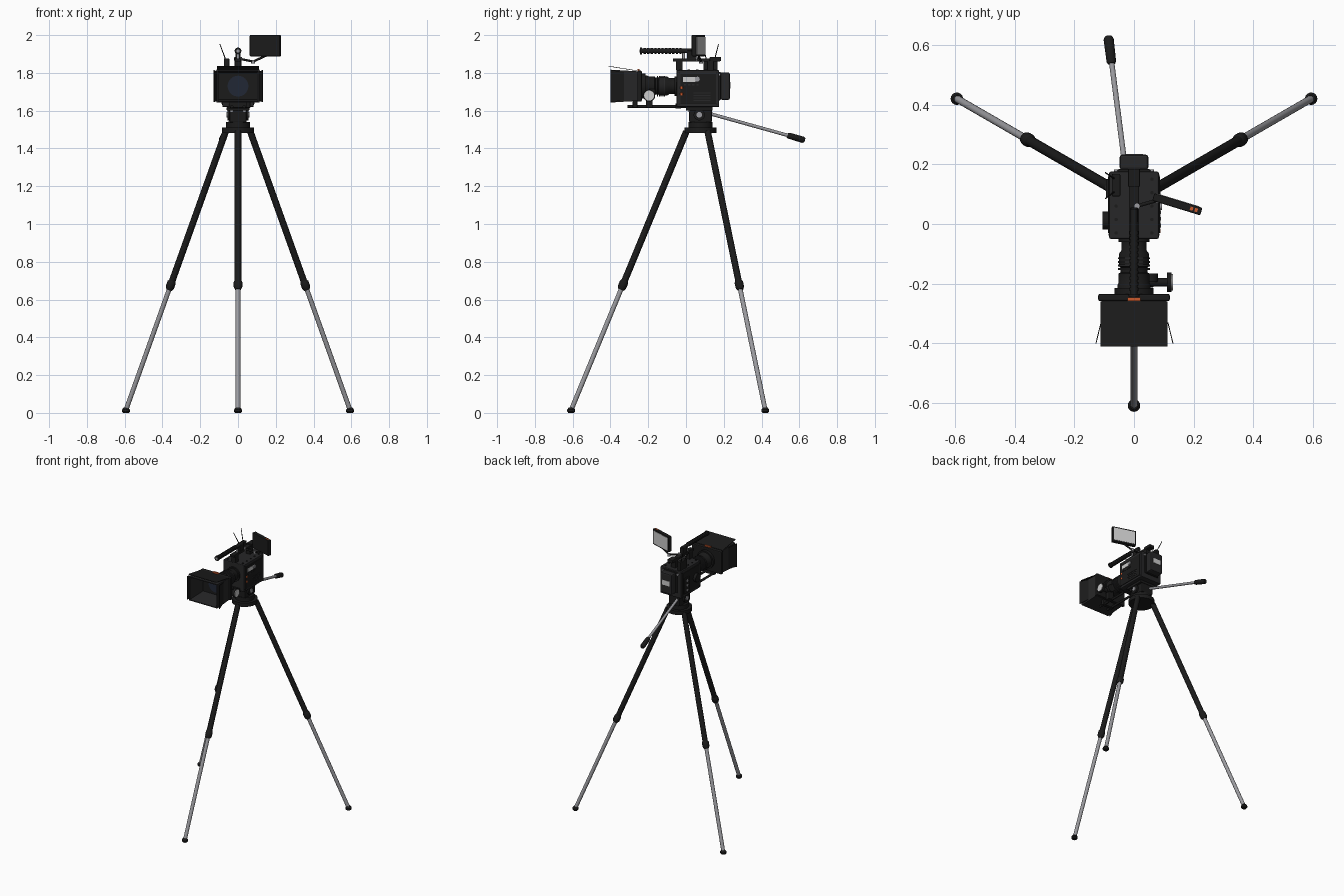
import bpy, bmesh, math
from mathutils import Vector, Matrix

if "Cube" in bpy.data.objects:
    bpy.data.objects.remove(bpy.data.objects["Cube"])


def material(name, rgb, rough=0.6):
    m = bpy.data.materials.new(name)
    m.use_nodes = True
    m.diffuse_color = (*rgb, 1)
    b = m.node_tree.nodes["Principled BSDF"]
    b.inputs["Base Color"].default_value = (*rgb, 1)
    b.inputs["Roughness"].default_value = rough
    return m


BLACK = material("matte black", (0.011, 0.011, 0.011))
DARK = material("dark grey", (0.02, 0.02, 0.021))
METAL = material("brushed metal", (0.33, 0.33, 0.35))
SCREEN = material("pale screen", (0.6, 0.6, 0.6))
ORANGE = material("orange accent", (0.6, 0.1, 0.025))
GLASS = material("lens glass", (0.015, 0.02, 0.035), 0.1)


def finish(name, bm, mat, smooth=False, bevel=0):
    bmesh.ops.recalc_face_normals(bm, faces=bm.faces)
    me = bpy.data.meshes.new(name)
    bm.to_mesh(me)
    bm.free()
    me.materials.append(mat)
    ob = bpy.data.objects.new(name, me)
    bpy.context.collection.objects.link(ob)
    if bevel:
        mod = ob.modifiers.new("Bevel", "BEVEL")
        mod.width, mod.segments = bevel, 2
    if smooth:
        bpy.ops.object.select_all(action="DESELECT")
        ob.select_set(True)
        bpy.context.view_layer.objects.active = ob
        bpy.ops.object.shade_smooth_by_angle(angle=math.radians(35))
    return ob


def box(name, mat, centre, size, bevel=0, rot=Matrix()):
    """Box from its centre and full size, with optional rotation."""
    bm = bmesh.new()
    bmesh.ops.create_cube(bm, size=1)
    bm.transform(Matrix.Translation(centre) @ rot @ Matrix.Diagonal((*size, 1)))
    return finish(name, bm, mat, bevel=bevel)


def lathe(name, mat, start, end, profile, sides=24):
    """Solid of revolution; profile holds (fraction along axis, radius)."""
    a, b = Vector(start), Vector(end)
    turn = (b - a).to_track_quat("Z", "Y")
    bm = bmesh.new()
    rings = []
    for t, r in profile:
        rings.append([bm.verts.new(a.lerp(b, t) + turn @ Vector(
            (r * math.cos(k * math.tau / sides), r * math.sin(k * math.tau / sides), 0)))
            for k in range(sides)])
    for low, high in zip(rings, rings[1:]):
        for k in range(sides):
            n = (k + 1) % sides
            bm.faces.new((low[k], low[n], high[n], high[k]))
    bm.faces.new(rings[0][::-1])
    bm.faces.new(rings[-1])
    return finish(name, bm, mat, True)


def rod(name, mat, start, end, r, r2=None, sides=16):
    return lathe(name, mat, start, end, [(0, r), (1, r if r2 is None else r2)], sides)


def plate(name, mat, corners, thick=0.003):
    """Thin sheet through four corners."""
    bm = bmesh.new()
    face = bm.faces.new([bm.verts.new(c) for c in corners])
    face.normal_update()
    shift = face.normal * thick
    new = bmesh.ops.extrude_face_region(bm, geom=[face], use_keep_orig=True)["geom"]
    bmesh.ops.translate(bm, vec=shift, verts=[v for v in new if isinstance(v, bmesh.types.BMVert)])
    return finish(name, bm, mat)


# Tripod legs, three at equal angles around the head
HUB = Vector((0, 0.077, 0))
for name, deg in (("front", -90), ("left", 30), ("right", 150)):
    d = Vector((math.cos(math.radians(deg)), math.sin(math.radians(deg)), 0))
    top = HUB + d * 0.075 + Vector((0, 0, 1.49))
    foot = HUB + d * 0.685 + Vector((0, 0, 0.015))
    joint = top.lerp(foot, 0.555)
    rod(name + "_upper_leg", BLACK, top, joint, 0.0175)
    lathe(name + "_leg_collar", BLACK, top.lerp(foot, 0.535), top.lerp(foot, 0.568),
          [(0, 0.0175), (0.2, 0.023), (0.7, 0.023), (1, 0.016)], 16)
    rod(name + "_lower_leg", METAL, joint, foot, 0.0125)
    base = foot.copy()
    base.z = 0
    lathe(name + "_foot", BLACK, base, base + Vector((0, 0, 0.028)),
          [(0, 0.015), (0.25, 0.021), (0.6, 0.021), (1, 0.013)], 16)

# Tripod head
rod("hub_plate", BLACK, (0, 0.077, 1.482), (0, 0.077, 1.51), 0.085, sides=32)
rod("head_base", BLACK, (0, 0.077, 1.51), (0, 0.077, 1.54), 0.063, sides=32)
box("head_block", BLACK, (0, 0.077, 1.575), (0.09, 0.12, 0.075), 0.006)
box("quick_release_plate", BLACK, (0, 0.07, 1.61), (0.12, 0.14, 0.018), 0.003)
for s in (-1, 1):
    rod("tilt_disc", BLACK, (s * 0.043, 0.07, 1.578), (s * 0.056, 0.07, 1.578), 0.03)
    rod("tilt_cap", METAL, (s * 0.055, 0.07, 1.578), (s * 0.062, 0.07, 1.578), 0.015)
    rod("front_head_screw", METAL, (s * 0.035, 0.022, 1.6), (s * 0.035, 0.013, 1.6), 0.008)

# Pan handle
rod("pan_handle_rod", METAL, (-0.022, 0.13, 1.583), (-0.076, 0.55, 1.466), 0.009)
lathe("pan_handle_grip", BLACK, (-0.075, 0.537, 1.47), (-0.086, 0.628, 1.443),
      [(0, 0.013), (0.08, 0.016), (0.9, 0.017), (1, 0.012)])

# Camera body and its panels
box("camera_body", DARK, (0, 0.063, 1.717), (0.166, 0.225, 0.195), 0.005)
for s in (-1, 1):
    box("side_panel", BLACK, (s * 0.084, 0.065, 1.715), (0.006, 0.19, 0.16), 0.002)
    for y in (-0.035, 0.162):
        for z in (1.635, 1.8):
            rod("body_screw", BLACK, (s * 0.082, y, z), (s * 0.086, y, z), 0.004, sides=8)
box("side_display", SCREEN, (0.087, 0.018, 1.766), (0.004, 0.066, 0.026))
rod("side_dial", METAL, (0.085, 0.06, 1.767), (0.094, 0.06, 1.767), 0.013)
for k in range(4):
    box("side_button", DARK, (0.088, -0.005 + k * 0.022, 1.737), (0.004, 0.012, 0.009))
for z in (1.688, 1.722):
    box("record_button", ORANGE, (0.087, -0.024, z), (0.005, 0.014, 0.014), 0.002)
for k in range(4):
    box("vent_slat", DARK, (0.087, 0.085, 1.655 + k * 0.013), (0.004, 0.09, 0.005))
rod("side_knob", BLACK, (-0.083, 0.012, 1.715), (-0.106, 0.012, 1.715), 0.03)
box("connector_block", BLACK, (-0.088, 0.12, 1.7), (0.012, 0.06, 0.11), 0.002)
for k in range(3):
    rod("connector_socket", METAL, (-0.092, 0.12, 1.665 + k * 0.035),
        (-0.096, 0.12, 1.665 + k * 0.035), 0.009)
for x in (-0.06, 0.06):
    for k in range(5):
        rod("top_bolt", BLACK, (x, -0.03 + k * 0.045, 1.814), (x, -0.03 + k * 0.045, 1.819), 0.006, sides=8)
    rod("back_connector", METAL, (x, 0.174, 1.79), (x, 0.183, 1.79), 0.007)

# Rear battery
box("battery_mount", BLACK, (0, 0.176, 1.73), (0.11, 0.016, 0.15), 0.004)
box("battery", DARK, (0, 0.207, 1.73), (0.096, 0.05, 0.145), 0.008)
box("battery_label", SCREEN, (0, 0.233, 1.735), (0.06, 0.003, 0.035))

# Lens with stepped rings
LZ = 1.73
lathe("lens_barrel", BLACK, (0, -0.045, LZ), (0, -0.24, LZ),
      [(0, 0.052), (0.08, 0.052), (0.08, 0.042), (0.22, 0.042), (0.28, 0.05), (0.5, 0.05),
       (0.52, 0.045), (0.6, 0.045), (0.62, 0.052), (0.78, 0.052), (0.82, 0.056), (1, 0.056)], 32)
rod("lens_glass", GLASS, (0, -0.239, LZ), (0, -0.245, LZ), 0.047, 0.03, 32)
for y in (-0.112, -0.124, -0.136, -0.148):
    rod("focus_rib", DARK, (0, y, LZ), (0, y - 0.006, LZ), 0.054, sides=32)

# Support rods and follow focus
for x in (-0.032, 0.032):
    rod("support_rod", BLACK, (x, 0.02, 1.622), (x, -0.31, 1.622), 0.008)
box("rod_clamp", BLACK, (0, -0.04, 1.625), (0.1, 0.03, 0.028), 0.003)
box("matte_box_bracket", BLACK, (0, -0.27, 1.635), (0.09, 0.025, 0.04), 0.003)
box("follow_focus_bracket", BLACK, (0.045, -0.195, 1.645), (0.04, 0.035, 0.06), 0.003)
rod("follow_focus_gear", BLACK, (0.055, -0.165, 1.69), (0.055, -0.195, 1.69), 0.025)
rod("follow_focus_shaft", BLACK, (0.04, -0.195, 1.68), (0.112, -0.195, 1.68), 0.014)
rod("follow_focus_wheel", BLACK, (0.11, -0.195, 1.68), (0.126, -0.195, 1.68), 0.032)
rod("follow_focus_dial", SCREEN, (0.126, -0.195, 1.68), (0.13, -0.195, 1.68), 0.027)

# Matte box: rear frame plus an open, slightly flared hood
box("matte_box_frame", BLACK, (0, -0.246, LZ), (0.24, 0.024, 0.165), 0.006)
rod("matte_box_ring", BLACK, (0, -0.215, LZ), (0, -0.236, LZ), 0.066, sides=32)
hood = bmesh.new()
rings = [[hood.verts.new((sx * w, y, LZ + sz * h)) for sx, sz in ((-1, -1), (1, -1), (1, 1), (-1, 1))]
         for y, w, h in ((-0.25, 0.109, 0.078), (-0.4, 0.113, 0.087), (-0.4, 0.107, 0.081), (-0.256, 0.1, 0.07))]
for a, b in zip(rings, rings[1:]):
    for k in range(4):
        hood.faces.new((a[k], a[(k + 1) % 4], b[(k + 1) % 4], b[k]))
hood.faces.new(rings[3])
finish("matte_box_hood", hood, DARK)
rod("hood_inner_glass", GLASS, (0, -0.254, LZ), (0, -0.259, LZ), 0.055, sides=32)
plate("top_flag", BLACK, [(-0.112, -0.26, 1.813), (0.112, -0.26, 1.813),
                          (0.112, -0.41, 1.837), (-0.112, -0.41, 1.837)])
for s in (-1, 1):
    plate("side_flag", BLACK, [(s * 0.112, -0.33, 1.655), (s * 0.112, -0.33, 1.805),
                               (s * 0.129, -0.4, 1.815), (s * 0.129, -0.4, 1.645)])
box("flag_latch", ORANGE, (0, -0.252, 1.816), (0.045, 0.012, 0.01))

# Top plate and carrying handle
for y in (-0.035, 0.13):
    box("handle_post", BLACK, (0, y, 1.84), (0.035, 0.035, 0.056), 0.003)
box("top_rail", BLACK, (0, 0.055, 1.868), (0.034, 0.25, 0.016), 0.003)
box("rail_end_block", BLACK, (0, 0.155, 1.873), (0.04, 0.06, 0.022), 0.003)
box("handle_riser", BLACK, (0, 0.03, 1.893), (0.026, 0.05, 0.05), 0.003)
rod("handle_pin", METAL, (0, -0.012, 1.876), (0, -0.012, 1.905), 0.008)
rod("handle_bar", BLACK, (0, 0.05, 1.916), (0, -0.24, 1.916), 0.012)
for k in range(11):
    y = -0.225 + k * 0.019
    rod("grip_rib", BLACK, (0, y, 1.916), (0, y + 0.012, 1.916), 0.0155)
rod("handle_end_ring", BLACK, (0, -0.234, 1.916), (0, -0.243, 1.916), 0.018)
rod("handle_end_cap", METAL, (0, -0.242, 1.916), (0, -0.245, 1.916), 0.009)

# Monitor on a jointed arm, turned slightly outward
arm = [(0.01, 0.06, 1.874), (0.08, 0.08, 1.86), (0.15, 0.066, 1.892)]
for a, b in zip(arm, arm[1:]):
    rod("monitor_arm", BLACK, a, b, 0.006)
for p in arm[:2]:
    x, y, z = p
    rod("arm_joint", METAL, (x, y, z - 0.009), (x, y, z + 0.009), 0.01)
spin = Matrix.Rotation(math.radians(-17), 4, "Z")
centre = Vector((0.145, 0.066, 1.944))
box("monitor", BLACK, centre, (0.168, 0.026, 0.112), 0.004, spin)
box("monitor_screen", SCREEN, centre + spin @ Vector((0, 0.0135, 0)), (0.148, 0.003, 0.092), 0, spin)
for k in range(2):
    box("monitor_button", ORANGE, centre + spin @ Vector((0.05 + k * 0.016, 0, 0.056)),
        (0.01, 0.012, 0.003), 0, spin)

# Wireless receiver with two antennas
box("receiver", BLACK, (-0.06, 0.13, 1.845), (0.028, 0.075, 0.062), 0.003)
for y, tip in ((0.152, 0.172), (0.108, 0.085)):
    rod("antenna", BLACK, (-0.066, y, 1.872), (-0.096, tip, 1.952), 0.003, 0.002, 8)
